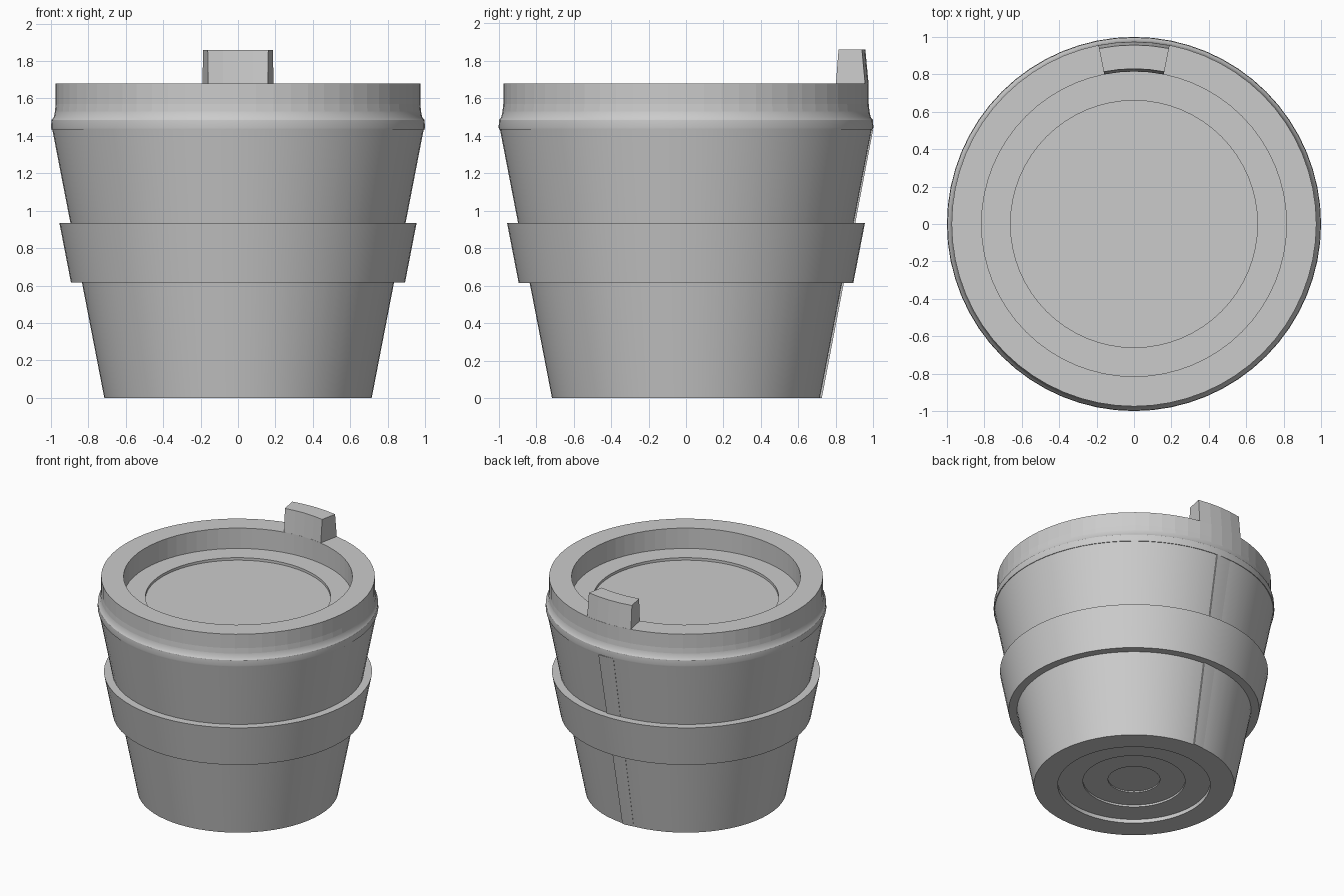
import bpy, bmesh
from math import sin, cos, pi, radians

if "Cube" in bpy.data.objects:
    bpy.data.objects.remove(bpy.data.objects["Cube"])

SIDES = 64


def finish(name, bm, angle=30):
    bmesh.ops.recalc_face_normals(bm, faces=bm.faces)
    mesh = bpy.data.meshes.new(name)
    bm.to_mesh(mesh)
    bm.free()
    ob = bpy.data.objects.new(name, mesh)
    bpy.context.collection.objects.link(ob)
    bpy.ops.object.select_all(action='DESELECT')
    ob.select_set(True)
    bpy.context.view_layer.objects.active = ob
    bpy.ops.object.shade_smooth_by_angle(angle=radians(angle))
    return ob


def lathe(name, profile, closed=False, angle=30):
    """Revolve (radius, z) points; an open profile gets flat end caps."""
    bm = bmesh.new()
    rings = [[bm.verts.new((r * sin(2 * pi * i / SIDES), r * cos(2 * pi * i / SIDES), z))
              for i in range(SIDES)] for r, z in profile]
    pairs = list(zip(rings, rings[1:]))
    if closed:
        pairs.append((rings[-1], rings[0]))
    else:
        bm.faces.new(rings[0])
        bm.faces.new(rings[-1])
    for a, b in pairs:
        for i in range(SIDES):
            j = (i + 1) % SIDES
            bm.faces.new((a[i], a[j], b[j], b[i]))
    return finish(name, bm, angle)


def sector(name, section, half_deg, steps, angle):
    """Sweep a closed (radius, z, lift) section round the back; lift grows towards +x."""
    bm = bmesh.new()
    loops = []
    for k in range(steps + 1):
        t = k / steps
        a = radians(half_deg) * (2 * t - 1)
        loops.append([bm.verts.new(((r + lift * t) * sin(a), (r + lift * t) * cos(a), z))
                      for r, z, lift in section])
    n = len(section)
    for p, q in zip(loops, loops[1:]):
        for i in range(n):
            j = (i + 1) % n
            bm.faces.new((p[i], p[j], q[j], q[i]))
    bm.faces.new(loops[0])
    bm.faces.new(loops[-1])
    return finish(name, bm, angle)


# Tapered cup with stepped recess in the base
lathe("cup", [(0.185, 0.055), (0.185, 0.045), (0.364, 0.045), (0.364, 0.03),
              (0.543, 0.03), (0.543, 0), (0.715, 0), (0.993, 1.435)])

# Overlapping paper seam down the back
sector("cup_seam", [(0.69, 0, 0), (0.716, 0, 0.01), (0.993, 1.43, 0.007), (0.97, 1.43, 0)],
       3.6, 4, 30)

# Heat sleeve
lathe("sleeve", [(0.82, 0.615), (0.893, 0.615), (0.955, 0.935), (0.88, 0.935)], closed=True)

# Lid with rolled edge, rim and sunken top
lid = lathe("lid", [(0.96, 1.432), (0.997, 1.432), (1.0, 1.445), (0.997, 1.485),
                    (0.985, 1.50), (0.979, 1.53), (0.975, 1.57), (0.975, 1.68),
                    (0.815, 1.68), (0.815, 1.52), (0.66, 1.52), (0.66, 1.50)])
for poly in lid.data.polygons:
    if poly.center.z > 1.53:
        poly.use_smooth = False

# Raised drinking spout at the back of the rim
sector("spout", [(0.815, 1.67, 0), (0.975, 1.67, 0), (0.957, 1.86, 0), (0.83, 1.86, 0)],
       11.25, 4, 1)
